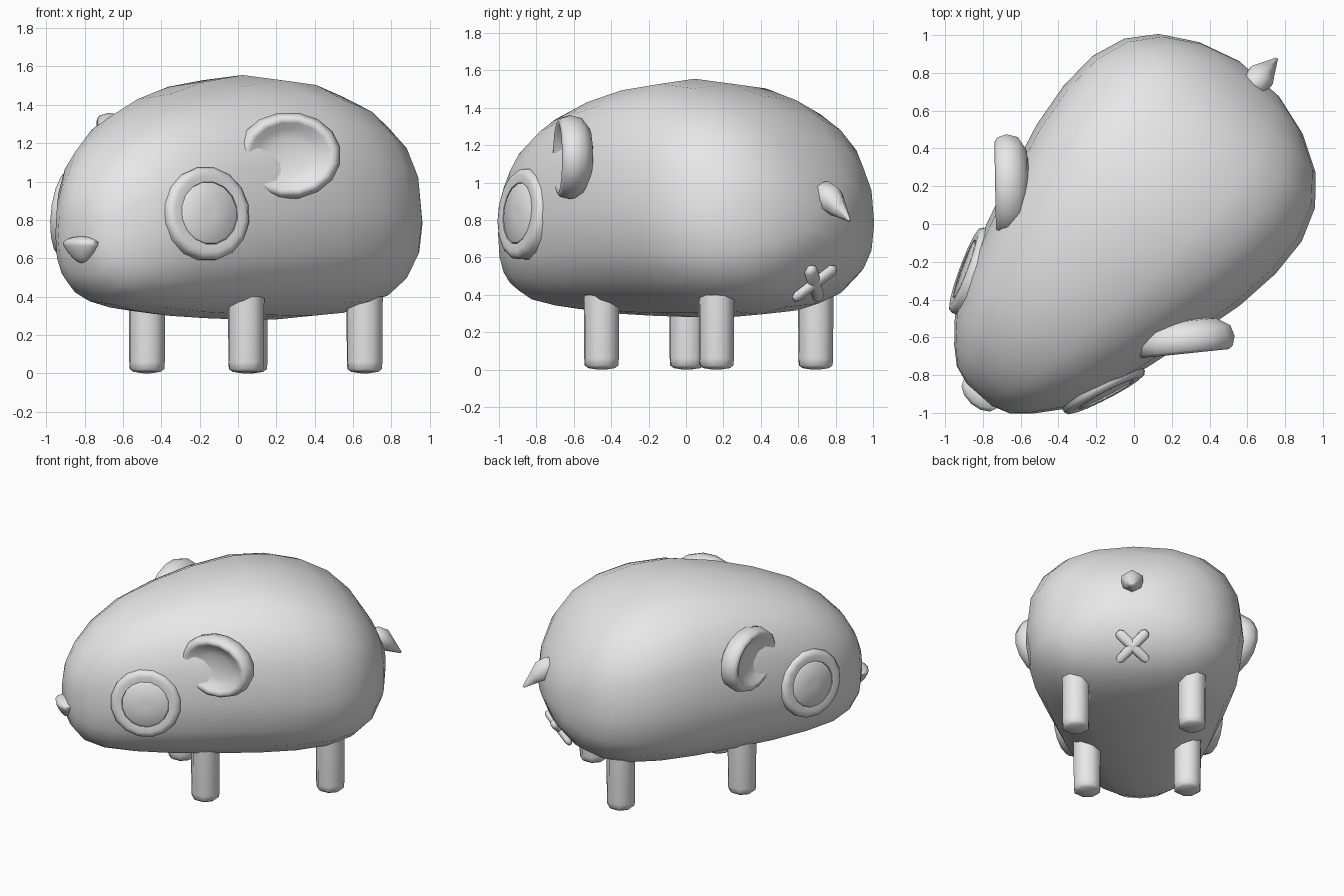
import bpy, bmesh, math
from mathutils import Matrix, Vector

cube = bpy.data.objects.get("Cube")
if cube:
    bpy.data.objects.remove(cube)

# One clay-grey colour
GREY = (0.8, 0.8, 0.8, 1)
clay = bpy.data.materials.new("clay grey")
clay.use_nodes = True
clay.diffuse_color = GREY
clay.node_tree.nodes["Principled BSDF"].inputs["Base Color"].default_value = GREY

# Parts are built with the head toward -x, then turned to the final heading
HEADING = Matrix.Rotation(math.radians(48.5), 4, 'Z') @ Matrix.Translation((0, 0.014, 0))


def finish(name, bm, matrix=Matrix.Identity(4), angle=65):
    bm.transform(HEADING @ matrix)
    bmesh.ops.recalc_face_normals(bm, faces=bm.faces)
    mesh = bpy.data.meshes.new(name)
    bm.to_mesh(mesh)
    bm.free()
    mesh.materials.append(clay)
    ob = bpy.data.objects.new(name, mesh)
    bpy.context.collection.objects.link(ob)
    bpy.ops.object.select_all(action='DESELECT')
    ob.select_set(True)
    bpy.context.view_layer.objects.active = ob
    bpy.ops.object.shade_smooth_by_angle(angle=math.radians(angle))


def loft(rings):
    """Skin closed rings of points and cap both ends."""
    bm = bmesh.new()
    loops = [[bm.verts.new(p) for p in ring] for ring in rings]
    n = len(loops[0])
    for a, b in zip(loops, loops[1:]):
        for i in range(n):
            j = (i + 1) % n
            bm.faces.new((a[i], a[j], b[j], b[i]))
    bm.faces.new(loops[0])
    bm.faces.new(loops[-1])
    return bm


def lathe(profile, n):
    """Turn (radius, height) pairs about z."""
    return loft([[(r * math.cos(t), r * math.sin(t), h)
                  for t in (math.tau * (i + 0.5) / n for i in range(n))]
                 for r, h in profile])


def aim(place, direction):
    """Matrix that moves to place with local z along direction."""
    turn = Vector(direction).to_track_quat('Z', 'Y').to_matrix().to_4x4()
    return Matrix.Translation(place) @ turn


# Body: position along axis, half width, bottom, top
STATIONS = [
    (-1.22, 0.09, 0.63, 0.86), (-1.185, 0.19, 0.51, 0.97),
    (-1.11, 0.275, 0.415, 1.10), (-0.98, 0.385, 0.36, 1.23),
    (-0.78, 0.48, 0.325, 1.36), (-0.52, 0.57, 0.30, 1.455),
    (-0.25, 0.645, 0.288, 1.52), (0.05, 0.72, 0.28, 1.555),
    (0.30, 0.75, 0.28, 1.53), (0.52, 0.74, 0.295, 1.465),
    (0.70, 0.675, 0.335, 1.37), (0.84, 0.555, 0.41, 1.235),
    (0.95, 0.365, 0.54, 1.06), (1.015, 0.14, 0.70, 0.90)]


def section(u, w, low, high, n=20):
    mid = low + (high - low) * 0.45
    ring = []
    for i in range(n):
        t = math.tau * i / n
        c, s = math.cos(t), math.sin(t)
        p = 2 / 2.5
        h = high - mid if s > 0 else mid - low
        ring.append((u, math.copysign(abs(c) ** p, c) * w,
                     mid + math.copysign(abs(s) ** p, s) * h))
    return ring


finish("body", loft([section(*s) for s in STATIONS]))

# Profiles for the round parts
EAR = [(0.02, 0.02), (0.1, 0.025), (0.155, 0.042), (0.19, 0.07), (0.212, 0.08),
       (0.235, 0.065), (0.25, 0.015), (0.235, -0.045), (0.17, -0.09), (0.03, -0.11)]
RIM = [(0.245, -0.08), (0.245, -0.012), (0.23, 0.008), (0.205, 0.014),
       (0.165, 0.01), (0.16, -0.08)]
PUPIL = [(0.163, -0.08), (0.163, 0.005), (0.155, 0.012), (0.03, 0.014)]
LEG = [(0.02, 0.0), (0.075, 0.008), (0.095, 0.022), (0.098, 0.06), (0.1, 0.4)]

# Paired parts
for side, word in ((-1, "left"), (1, "right")):
    finish("ear_" + word, lathe(EAR, 16),
           aim((-0.28, side * 0.613, 1.135), (-0.68, side * 0.74, 0))
           @ Matrix.Diagonal((1.1, 0.91, 1, 1)))
    eye = aim((-0.77, side * 0.492, 0.835), (-0.36, side * 0.93, 0.1))
    finish("eye_rim_" + word, lathe(RIM, 16), eye)
    finish("eye_pupil_" + word, lathe(PUPIL, 16), eye)
    finish("front_leg_" + word, lathe(LEG, 8),
           Matrix.Translation((-0.31, side * 0.345, 0)))
    finish("back_leg_" + word, lathe(LEG, 8),
           Matrix.Translation((0.56, side * 0.40, 0)))

# Nose: ball narrowed toward its lower tip
bm = bmesh.new()
bmesh.ops.create_uvsphere(bm, u_segments=12, v_segments=8, radius=1)
for v in bm.verts:
    taper = 1 if v.co.z > 0.3 else 0.5 + 0.38 * (v.co.z + 1)
    v.co = (v.co.x * 0.075 * taper, v.co.y * 0.125 * taper,
            v.co.z * (0.05 if v.co.z > 0 else 0.09))
finish("nose", bm, Matrix.Translation((-1.215, 0, 0.665)))

# Tail: small spike drooping backward
TAIL = [(0.03, -0.06), (0.07, -0.02), (0.085, 0.05), (0.05, 0.13), (0.008, 0.23)]
finish("tail", lathe(TAIL, 6), aim((0.975, 0, 0.94), (0.78, 0, -0.62)))

# Crossed flat bars under the tail
BAR = [(0.02, -0.145), (0.038, -0.12), (0.034, 0.12), (0.02, 0.145)]
patch = aim((0.905, 0, 0.46), (0.82, 0, -0.57)) @ Matrix.Diagonal((1, 1, 0.75, 1))
for name, angle in (("cross_bar_a", 45), ("cross_bar_b", -45)):
    lay = Matrix.Rotation(math.radians(angle), 4, 'Z') @ Matrix.Rotation(math.pi / 2, 4, 'X')
    finish(name, lathe(BAR, 8), patch @ lay)
